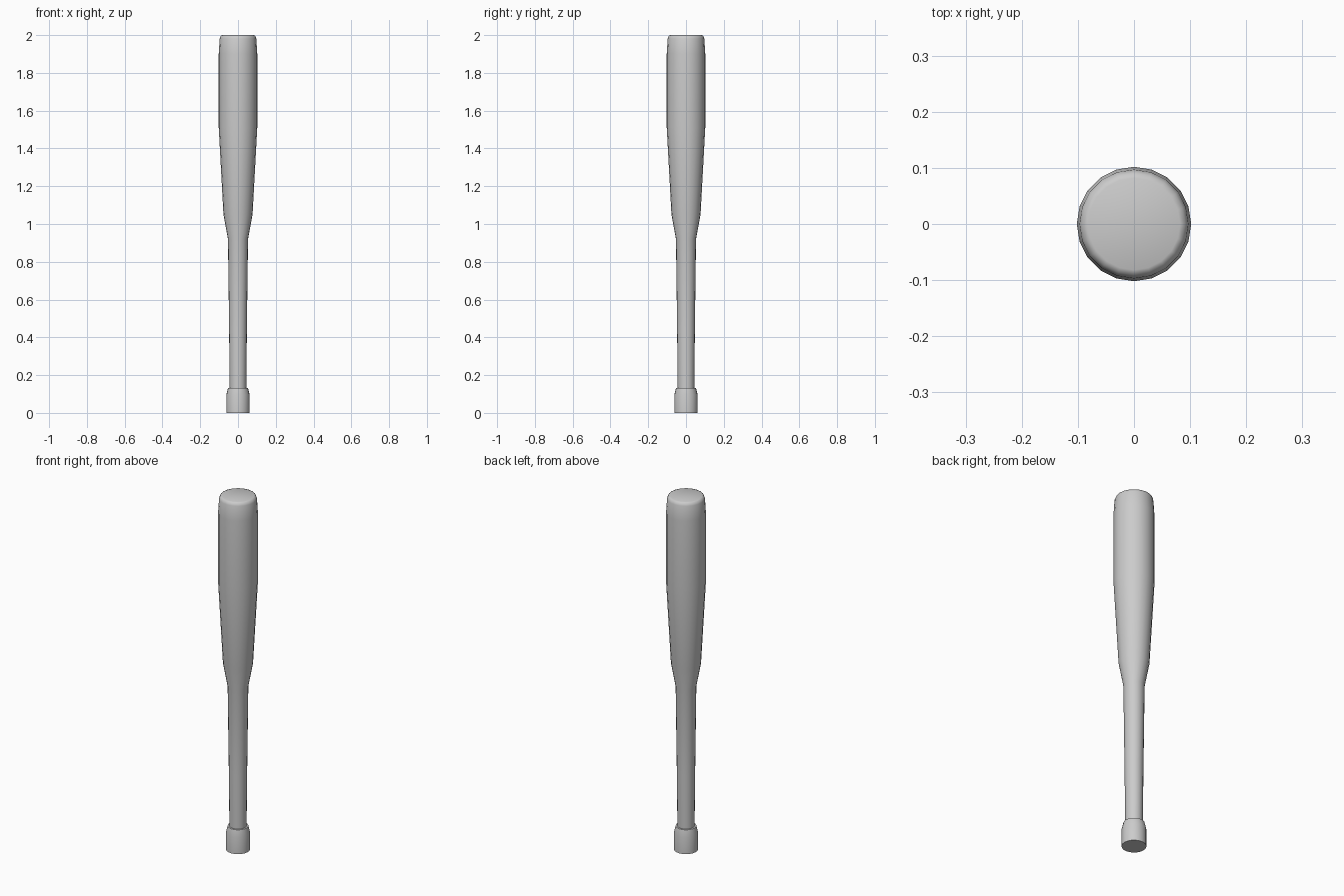
import bpy, bmesh, math

if "Cube" in bpy.data.objects:
    bpy.data.objects.remove(bpy.data.objects["Cube"])

SIDES = 20


def lathe(name, profile):
    """Spin a (radius, z) profile round the z axis and cap both ends."""
    bm = bmesh.new()
    rings = []
    for r, z in profile:
        rings.append([bm.verts.new((r * math.cos(2 * math.pi * i / SIDES),
                                    r * math.sin(2 * math.pi * i / SIDES), z))
                      for i in range(SIDES)])
    for a, b in zip(rings, rings[1:]):
        for i in range(SIDES):
            j = (i + 1) % SIDES
            bm.faces.new((a[i], a[j], b[j], b[i]))
    bm.faces.new(rings[0][::-1])
    bm.faces.new(rings[-1])
    mesh = bpy.data.meshes.new(name)
    bm.to_mesh(mesh)
    bm.free()
    obj = bpy.data.objects.new(name, mesh)
    bpy.context.collection.objects.link(obj)
    bpy.ops.object.select_all(action='DESELECT')
    obj.select_set(True)
    bpy.context.view_layer.objects.active = obj
    bpy.ops.object.shade_smooth_by_angle(angle=math.radians(60))
    return obj


# Whole bat: knob, ledge, slim handle, flared shoulder, barrel, rounded tip
lathe("bat", [
    (0.062, 0.0), (0.062, 0.095), (0.053, 0.133),
    (0.044, 0.133), (0.047, 0.44), (0.053, 0.92),
    (0.077, 1.05), (0.102, 1.51), (0.102, 1.90),
    (0.097, 1.982), (0.091, 1.996), (0.082, 2.0),
])
